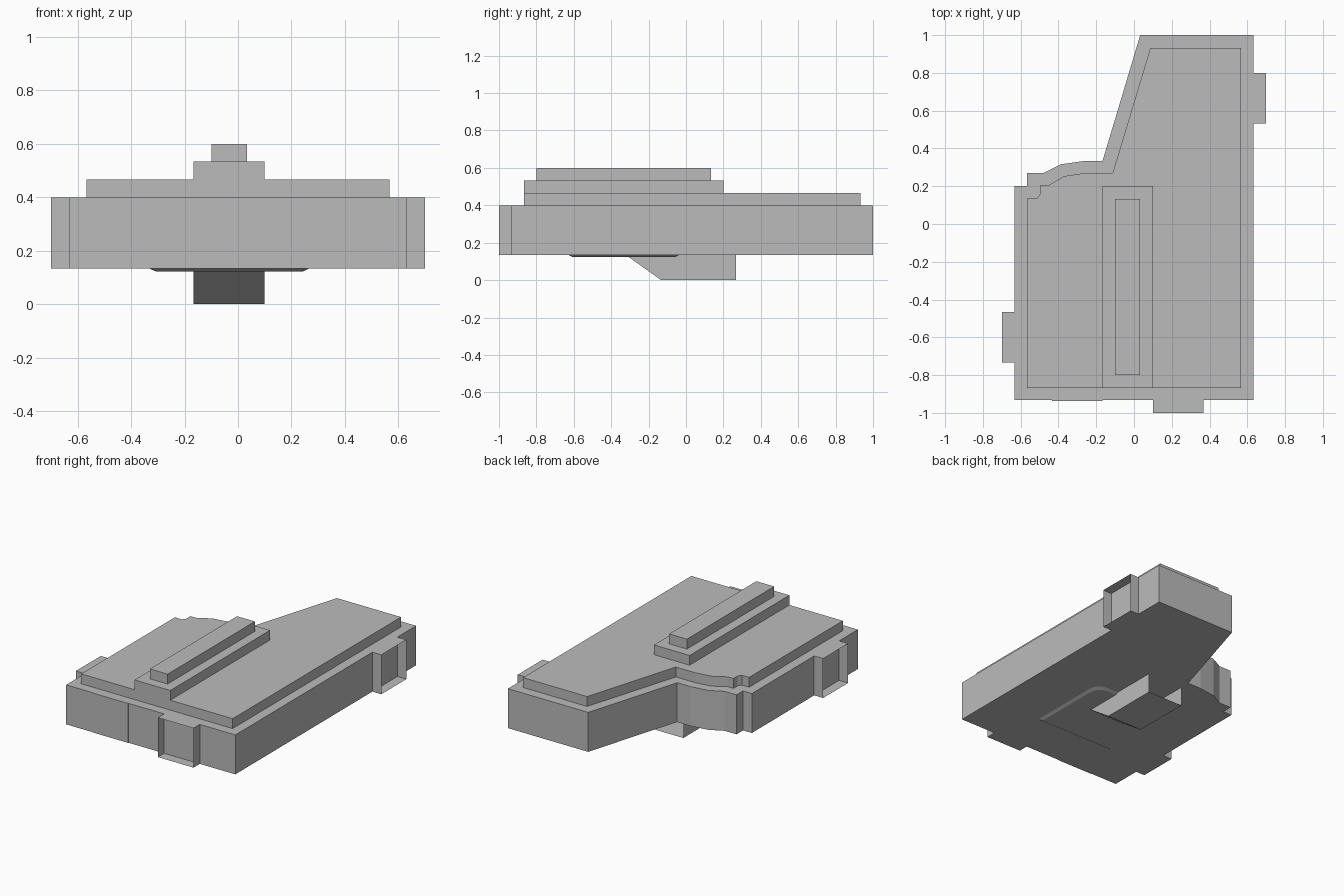
import bpy, bmesh, math
from mathutils import Matrix

if "Cube" in bpy.data.objects:
    bpy.data.objects.remove(bpy.data.objects["Cube"])

grey = bpy.data.materials.new("plain grey")
grey.diffuse_color = (0.5, 0.5, 0.5, 1)
grey.use_nodes = True
grey.node_tree.nodes["Principled BSDF"].inputs["Base Color"].default_value = grey.diffuse_color


def prism(name, pts, lo, hi, axis="z", open_sides=(), taper=0.0):
    """Extrude a 2D outline along z (x, y points) or x (y, z points).
    open_sides lists outline edges left without a wall; taper shrinks the low end."""
    n = len(pts)
    cx = (min(p[0] for p in pts) + max(p[0] for p in pts)) / 2
    cy = (min(p[1] for p in pts) + max(p[1] for p in pts)) / 2
    bm = bmesh.new()
    rings = []
    for level, s in ((lo, 1 - taper), (hi, 1)):
        ring = []
        for a, b in pts:
            a, b = cx + (a - cx) * s, cy + (b - cy) * s
            ring.append(bm.verts.new((a, b, level) if axis == "z" else (level, a, b)))
        rings.append(ring)
    low, high = rings
    bm.faces.new(low[::-1])
    bm.faces.new(high)
    for i in range(n):
        if i not in open_sides:
            j = (i + 1) % n
            bm.faces.new((low[i], low[j], high[j], high[i]))
    mesh = bpy.data.meshes.new(name)
    bm.to_mesh(mesh)
    bm.free()
    mesh.materials.append(grey)
    obj = bpy.data.objects.new(name, mesh)
    bpy.context.collection.objects.link(obj)
    return obj


def rect(x0, x1, y0, y1):
    # edges in order: front, right, back, left
    return [(x0, y0), (x1, y0), (x1, y1), (x0, y1)]


# Main slab with slanted and curved back-left corner
prism("body", [(-.633, -.933), (.633, -.933), (.633, 1), (.033, 1), (-.167, .333),
               (-.267, .333), (-.388, .316), (-.478, .27), (-.567, .27),
               (-.567, .2), (-.633, .2)], .133, .4)

# Inset top layer following the same outline
prism("top_layer", [(-.567, -.867), (.567, -.867), (.567, .933), (.087, .933),
                    (-.113, .27), (-.26, .27), (-.37, .253), (-.455, .204),
                    (-.498, .204), (-.498, .158), (-.514, .135), (-.567, .135)], .4, .467)

# Stepped ridge on top
prism("lower_ridge", rect(-.167, .1, -.867, .2), .467, .533)
prism("upper_ridge", rect(-.1, .033, -.8, .133), .533, .6)

# Hollow side ports, open at their outer ends
prism("front_port", rect(.1, .367, -1, -.933), .133, .4, open_sides=(0, 2))
prism("right_port", rect(.633, .7, .533, .8), .133, .4, open_sides=(1, 3))
prism("left_port", rect(-.7, -.633, -.733, -.467), .133, .4, open_sides=(1, 3))

# Thin panel on the front face
prism("front_panel", rect(-.433, -.167, -.936, -.933), .133, .4)

# Underside scoop: sloped front, open back
prism("scoop", [(-.32, .133), (-.133, 0), (.267, 0), (.267, .133)], -.167, .1,
      axis="x", open_sides=(2, 3))

# Shallow underside pad with rounded back corners
r = .08
pad = [(-.33, -.625), (.265, -.625)]
for cx, start in ((.265 - r, 0), (-.33 + r, 90)):
    for k in range(6):
        a = math.radians(start + 18 * k)
        pad.append((cx + r * math.cos(a), -.04 - r + r * math.sin(a)))
prism("underside_pad", pad, .123, .133, taper=.07)
